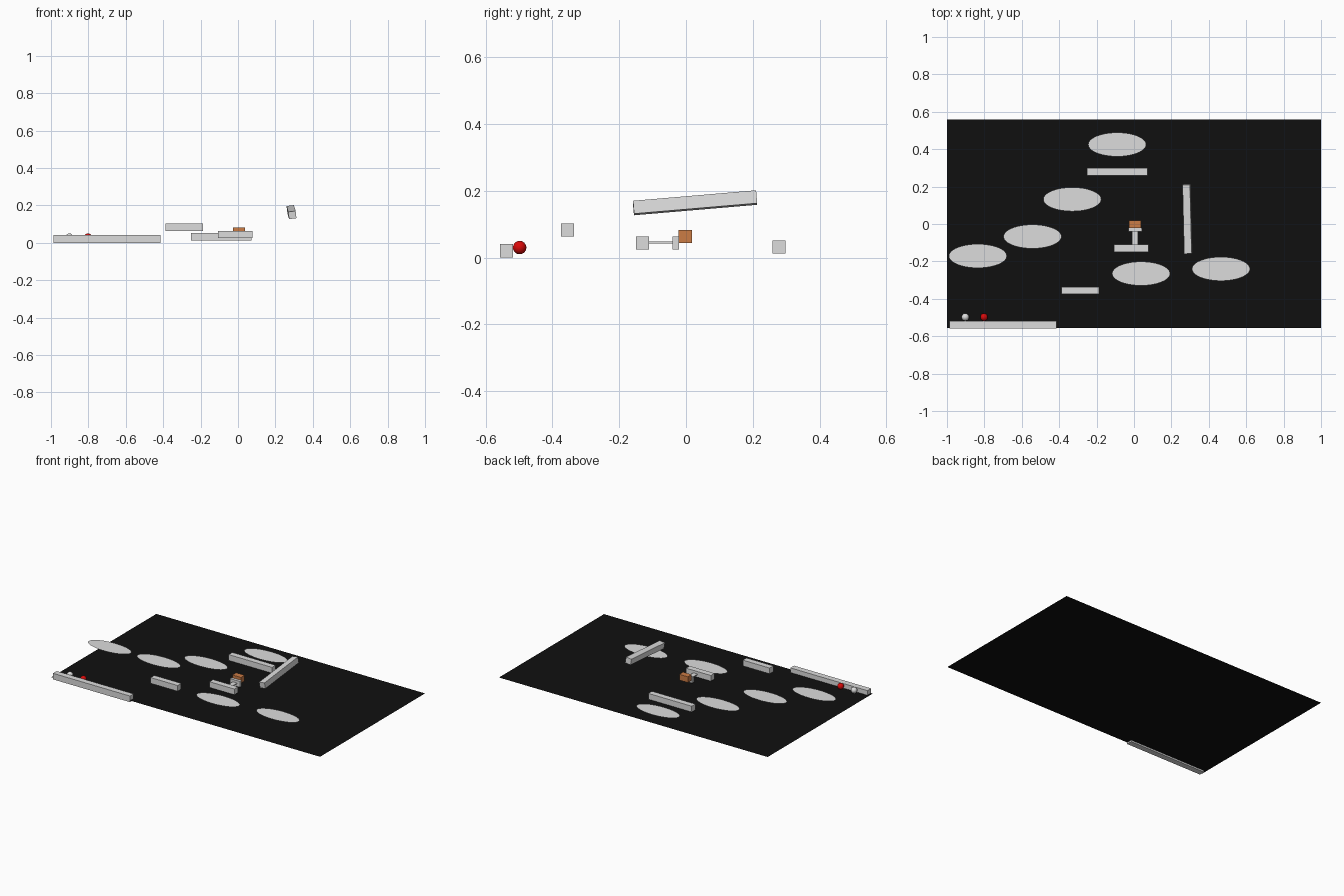
import bpy
from math import radians

if "Cube" in bpy.data.objects:
    bpy.data.objects.remove(bpy.data.objects["Cube"])


def material(name, rgb):
    m = bpy.data.materials.new(name)
    m.diffuse_color = (*rgb, 1)
    m.use_nodes = True
    m.node_tree.nodes["Principled BSDF"].inputs["Base Color"].default_value = m.diffuse_color
    return m


GREY = material("light grey", (0.72, 0.72, 0.72))
BLACK = material("black", (0.005, 0.005, 0.005))
RED = material("red", (0.7, 0.003, 0.003))
BROWN = material("brown", (0.6, 0.2, 0.06))


def finish(name, mat):
    ob = bpy.context.object
    ob.name = name
    ob.data.materials.append(mat)
    return ob


def box(name, centre, size, mat=GREY, rot=(0, 0, 0)):
    bpy.ops.mesh.primitive_cube_add(size=1, location=centre,
                                    rotation=[radians(a) for a in rot])
    bpy.context.object.scale = size
    return finish(name, mat)


def disc(name, centre):
    bpy.ops.mesh.primitive_circle_add(vertices=64, radius=1, fill_type='NGON',
                                      location=centre)
    bpy.context.object.scale = (0.155, 0.064, 1)
    return finish(name, GREY)


def ball(name, centre, mat):
    bpy.ops.mesh.primitive_uv_sphere_add(segments=32, ring_count=16,
                                         radius=0.02, location=centre)
    bpy.ops.object.shade_smooth()
    return finish(name, mat)


# black base sheet
bpy.ops.mesh.primitive_plane_add(size=1, location=(0, 0.002, 0.01))
bpy.context.object.scale = (2, 1.116, 1)
finish("base_sheet", BLACK)

# flat oval discs, two of them raised
for i, c in enumerate([(-0.09, 0.425, 0.025), (-0.33, 0.132, 0.025),
                       (-0.543, -0.067, 0.055), (-0.835, -0.171, 0.11),
                       (0.038, -0.265, 0.025), (0.465, -0.24, 0.025)]):
    disc(f"oval_disc_{i + 1}", c)

# square-section bars
T = 0.039
box("front_bar", (-0.70, -0.538, 0.0205), (0.573, T, 0.041))
box("short_bar", (-0.2875, -0.355, 0.083), (0.2, T, T))
box("back_bar", (-0.09, 0.279, 0.032), (0.323, T, T))
box("tilted_bar", (0.286, 0.027, 0.164), (0.04, 0.37, T), rot=(4.9, -7, 0.8))

# plunger: crossbar, flat stem, end block and the brown box against it
box("plunger_crossbar", (-0.015, -0.13, 0.044), (0.185, T, T))
box("plunger_stem", (0.006, -0.075, 0.045), (0.032, 0.075, 0.005))
box("plunger_end", (0.006, -0.031, 0.044), (0.073, 0.019, T))
box("brown_box", (0.005, -0.002, 0.0625), (0.064, 0.04, T), BROWN)

# two balls beside the front bar
ball("pale_ball", (-0.902, -0.498, 0.03), GREY)
ball("red_ball", (-0.802, -0.498, 0.03), RED)
